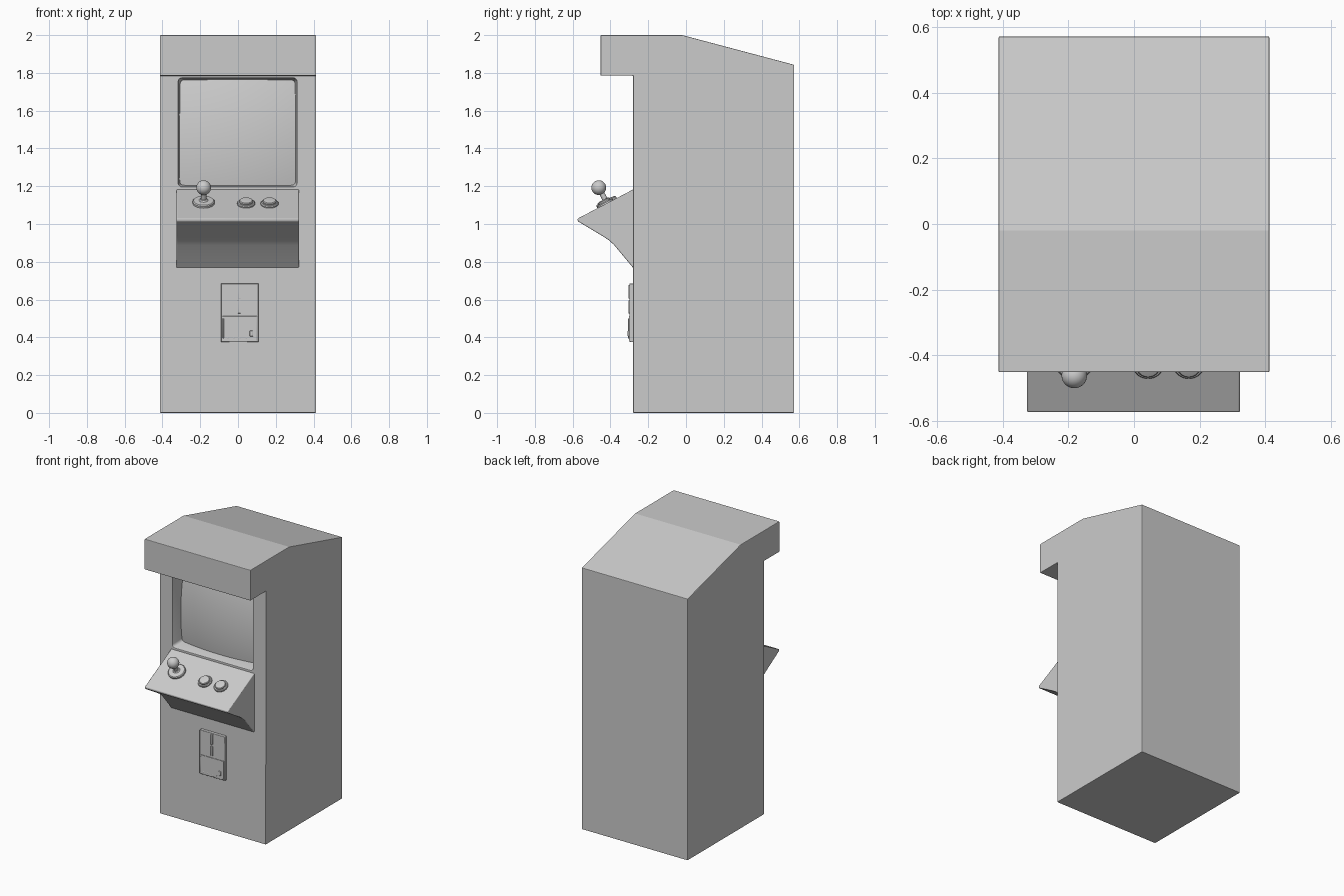
import bpy, bmesh, math
from mathutils import Vector, Matrix

if "Cube" in bpy.data.objects:
    bpy.data.objects.remove(bpy.data.objects["Cube"])

FRONT = -0.28          # y of the cabinet front face


def make(name, bm, bevel=0.0, segs=2, smooth=True):
    bmesh.ops.recalc_face_normals(bm, faces=bm.faces)
    me = bpy.data.meshes.new(name)
    bm.to_mesh(me)
    bm.free()
    ob = bpy.data.objects.new(name, me)
    bpy.context.collection.objects.link(ob)
    bpy.ops.object.select_all(action='DESELECT')
    bpy.context.view_layer.objects.active = ob
    ob.select_set(True)
    if smooth:
        bpy.ops.object.shade_smooth_by_angle(angle=math.radians(35))
    if bevel:
        m = ob.modifiers.new("Bevel", 'BEVEL')
        m.width, m.segments, m.limit_method = bevel, segs, 'ANGLE'
    return ob


def loft(loops):
    """Closed solid through matching loops of points."""
    bm = bmesh.new()
    rows = [[bm.verts.new(p) for p in loop] for loop in loops]
    n = len(rows[0])
    for a, b in zip(rows, rows[1:]):
        for i in range(n):
            j = (i + 1) % n
            bm.faces.new((a[i], a[j], b[j], b[i]))
    bm.faces.new(rows[0])
    bm.faces.new(rows[-1])
    return bm


def side_prism(profile, x0, x1):
    return loft([[(x, y, z) for y, z in profile] for x in (x0, x1)])


def rounded_rect(cx, cz, w, h, r, y, n=5):
    pts = []
    for k, (sx, sz) in enumerate(((1, 1), (-1, 1), (-1, -1), (1, -1))):
        for i in range(n + 1):
            a = math.radians(90 * (k + i / n))
            pts.append((cx + sx * (w / 2 - r) + r * math.cos(a), y,
                        cz + sz * (h / 2 - r) + r * math.sin(a)))
    return pts


def box(name, x0, x1, y0, y1, z0, z1, bevel=0.0):
    prof = [(y0, z0), (y1, z0), (y1, z1), (y0, z1)]
    return make(name, side_prism(prof, x0, x1), bevel)


def turned(name, profile, matrix, n=32):
    """Solid of revolution from (radius, height) pairs."""
    loops = [[matrix @ Vector((r * math.cos(t), r * math.sin(t), h))
              for t in (2 * math.pi * i / n for i in range(n))] for r, h in profile]
    return make(name, loft(loops))


# Cabinet body with marquee overhang and sloping rear roof
cabinet = make("cabinet", side_prism(
    [(FRONT, 0), (0.572, 0), (0.572, 1.843), (-0.02, 2.0), (-0.452, 2.0),
     (-0.452, 1.785), (FRONT, 1.785)], -0.413, 0.413), smooth=False)

# Screen recess
SX, SZ, SW, SH = -0.002, 1.485, 0.626, 0.575
cutter = make("recess_cutter", loft([
    rounded_rect(SX, SZ, SW + 0.01, SH + 0.01, 0.02, FRONT - 0.05),
    rounded_rect(SX, SZ, SW - 0.022, SH - 0.025, 0.02, FRONT + 0.15)]))
bpy.context.view_layer.objects.active = cabinet
cut = cabinet.modifiers.new("Recess", 'BOOLEAN')
cut.object, cut.operation, cut.solver = cutter, 'DIFFERENCE', 'EXACT'
bpy.ops.object.modifier_apply(modifier="Recess")
bpy.data.objects.remove(cutter)
edge = cabinet.modifiers.new("Bevel", 'BEVEL')
edge.width, edge.segments, edge.limit_method = 0.004, 2, 'ANGLE'

# Bulging, slightly tilted tube screen
bm = bmesh.new()
bmesh.ops.create_grid(bm, x_segments=24, y_segments=24, size=1)
for v in bm.verts:
    u, w = v.co.x, v.co.y
    depth = 0.115 + 0.015 * w - 0.028 * (2 - u * u - w * w)
    v.co = (SX + u * (SW / 2 - 0.003), FRONT + depth, SZ + w * (SH / 2 - 0.003))
screen = make("screen", bm)
# face the player
if screen.data.polygons[0].normal.y > 0:
    screen.data.flip_normals()

# Control panel wedge with a softened underside
tip, top = Vector((0, -0.575, 1.028)), Vector((0, FRONT, 1.185))
make("control_panel", side_prism(
    [(FRONT + 0.01, 1.188), (tip.y, tip.z), (tip.y + 0.003, 1.014), (-0.445, 0.938),
     (-0.405, 0.912), (-0.38, 0.888), (FRONT, 0.768), (FRONT + 0.01, 0.768)],
    -0.326, 0.323), 0.012, 3)


# Frame standing on the sloped control surface
slope = Matrix.Rotation(math.atan2(top.z - tip.z, top.y - tip.y), 4, 'X')


def on_panel(x, t=0.53):
    p = tip.lerp(top, t)
    return Matrix.Translation((x, p.y, p.z)) @ slope


# Joystick: dust disc, shaft and ball
stick = on_panel(-0.182)
turned("joystick_base", [(0.058, -0.005), (0.058, 0.010), (0.053, 0.015),
                         (0.024, 0.017), (0.018, 0.024)], stick)
turned("joystick_shaft", [(0.014, 0.0), (0.014, 0.07)], stick, 20)
bm = bmesh.new()
bmesh.ops.create_uvsphere(bm, u_segments=32, v_segments=16, radius=0.039,
                          matrix=stick @ Matrix.Translation((0, 0, 0.092)))
make("joystick_ball", bm)

# Two push buttons: collar and domed plunger
for i, x in enumerate((0.043, 0.167)):
    seat = on_panel(x, 0.5)
    turned(f"button_collar_{i + 1}", [(0.047, -0.005), (0.047, 0.006), (0.043, 0.011)], seat)
    turned(f"button_{i + 1}", [(0.036, 0.0), (0.036, 0.018), (0.032, 0.022),
                               (0.018, 0.024)], seat)

# Coin door: plate, lower hatch, coin slots, hinge, latch and bolts
Y = -0.300
box("coin_door", -0.09, 0.108, Y, FRONT + 0.01, 0.375, 0.685, 0.003)
box("coin_hatch", -0.082, 0.1, Y - 0.003, Y + 0.005, 0.383, 0.512, 0.001)
for i, (z0, z1) in enumerate(((0.605, 0.678), (0.527, 0.595))):
    box(f"coin_slot_{i + 1}", 0.0, 0.014, Y - 0.005, Y + 0.005, z0, z1, 0.002)
box("hatch_hinge", -0.081, -0.075, Y - 0.006, Y + 0.005, 0.395, 0.5, 0.002)
box("hatch_latch", 0.062, 0.08, Y - 0.009, Y + 0.005, 0.405, 0.435, 0.003)
to_front = Matrix.Rotation(math.pi / 2, 4, 'X')
for i in range(4):
    at = Matrix.Translation((-0.055 + 0.033 * i, Y - 0.003, 0.397)) @ to_front
    turned(f"hatch_bolt_{i + 1}", [(0.004, -0.003), (0.004, 0.002), (0.002, 0.003)], at, 10)
